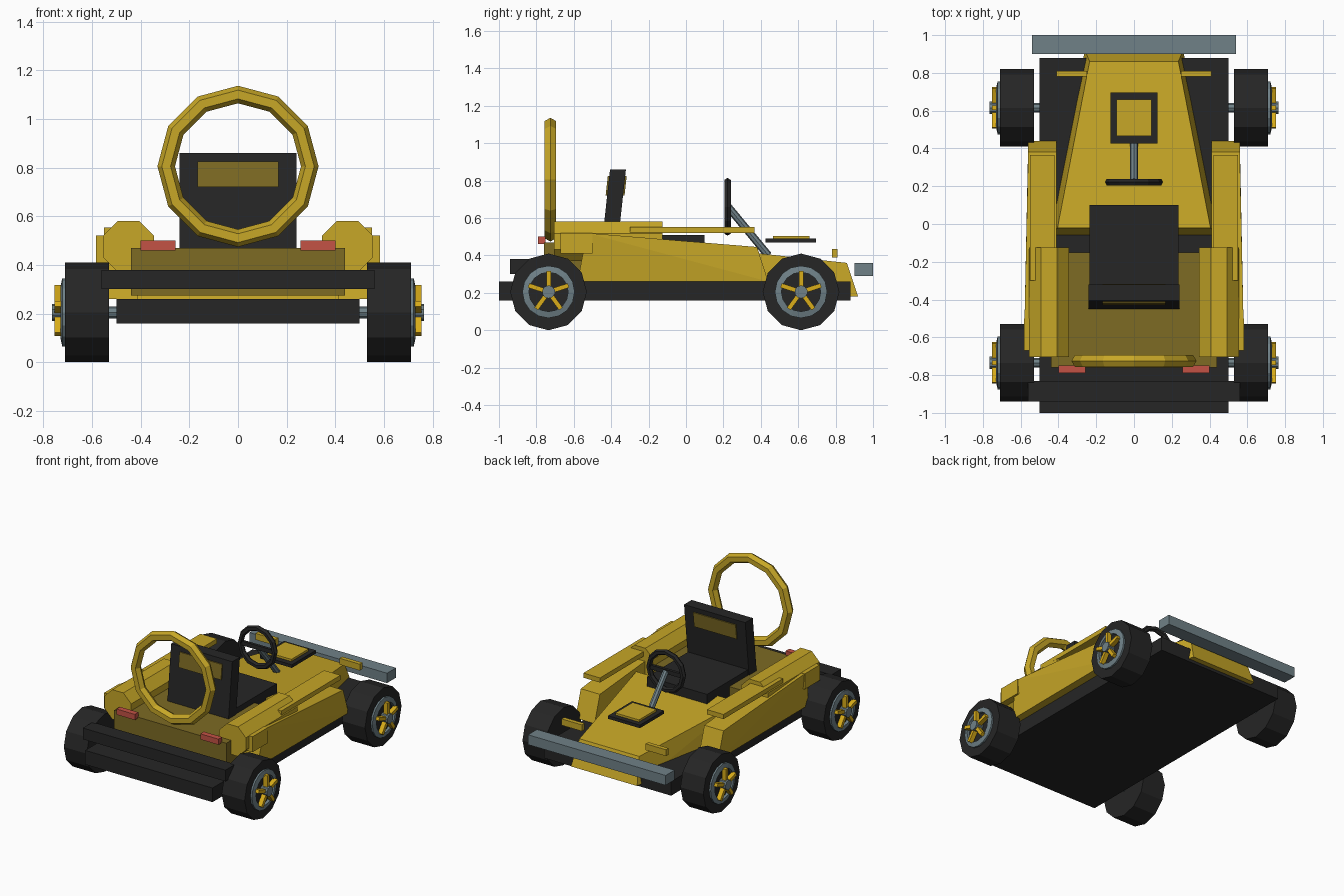
import bpy, bmesh, math
from mathutils import Vector, Matrix

if "Cube" in bpy.data.objects:
    bpy.data.objects.remove(bpy.data.objects["Cube"])


def mat(name, *rgb):
    m = bpy.data.materials.new(name)
    m.diffuse_color = (*rgb, 1)
    m.use_nodes = True
    m.node_tree.nodes["Principled BSDF"].inputs["Base Color"].default_value = m.diffuse_color
    return m


YELLOW = mat("yellow", 0.57, 0.385, 0.02)
GOLD = mat("gold", 0.70, 0.42, 0.01)
OLIVE = mat("dark olive", 0.205, 0.145, 0.017)
BLACK = mat("black", 0.019, 0.019, 0.019)
STEEL = mat("steel", 0.16, 0.22, 0.245)
RED = mat("red", 0.55, 0.085, 0.06)


def finish(name, bm, material):
    bmesh.ops.recalc_face_normals(bm, faces=bm.faces)
    me = bpy.data.meshes.new(name)
    bm.to_mesh(me)
    bm.free()
    me.materials.append(material)
    ob = bpy.data.objects.new(name, me)
    bpy.context.collection.objects.link(ob)
    return ob


def hull(name, pts, material):
    bm = bmesh.new()
    for p in pts:
        bm.verts.new(p)
    bmesh.ops.convex_hull(bm, input=bm.verts)
    bmesh.ops.dissolve_limit(bm, angle_limit=0.01, verts=bm.verts, edges=bm.edges)
    return finish(name, bm, material)


def box(name, x, y, z, material):
    return hull(name, [(a, b, c) for a in x for b in y for c in z], material)


def rod(name, a, b, r, sides, material, turn=0):
    a, b = Vector(a), Vector(b)
    bm = bmesh.new()
    rot = (b - a).to_track_quat('Z', 'Y').to_matrix().to_4x4()
    bmesh.ops.create_cone(bm, cap_ends=True, segments=sides, radius1=r, radius2=r,
                          depth=(b - a).length,
                          matrix=Matrix.Translation((a + b) / 2) @ rot @ Matrix.Rotation(turn, 4, 'Z'))
    return finish(name, bm, material)


def ring(name, center, axis, profile, sides, material):
    """Sweep a closed (radius, offset) profile around the x or y axis."""
    bm = bmesh.new()
    loops = []
    for i in range(sides):
        t = 2 * math.pi * i / sides
        loop = []
        for r, o in profile:
            s, c = r * math.sin(t), r * math.cos(t)
            loop.append(bm.verts.new(Vector(center) + Vector((o, s, c) if axis == 'x' else (s, o, c))))
        loops.append(loop)
    n = len(profile)
    for i in range(sides):
        p, q = loops[i], loops[(i + 1) % sides]
        for j in range(n):
            k = (j + 1) % n
            bm.faces.new((p[j], p[k], q[k], q[j]))
    return finish(name, bm, material)


def round_profile(major, minor, sides):
    return [(major + minor * math.cos(2 * math.pi * i / sides),
             minor * math.sin(2 * math.pi * i / sides)) for i in range(sides)]


# chassis and bumpers
box("floor_pan", (-0.5, 0.5), (-1, 0.88), (0.16, 0.26), BLACK)
box("rear_bumper", (-0.56, 0.56), (-0.94, -0.83), (0.30, 0.38), BLACK)
box("front_bumper", (-0.54, 0.54), (0.90, 1.0), (0.29, 0.36), STEEL)

# nose and rear deck
hull("nose", [(s * x, y, z) for s in (-1, 1) for x, y, z in
              ((0.26, 0.92, 0.18), (0.235, 0.86, 0.36), (0.405, -0.02, 0.455),
               (0.435, -0.06, 0.25), (0.42, 0.1, 0.20))], YELLOW)
box("rear_deck", (-0.44, 0.44), (-0.76, -0.15), (0.275, 0.47), OLIVE)

# seat with inset pads
box("seat_base", (-0.235, 0.235), (-0.36, 0.10), (0.40, 0.51), BLACK)


def leaning(name, w, z0, z1, back, front, material):
    lean = lambda z: 0.11 * (z - 0.58)
    hull(name, [(x, o + lean(z), z) for x in (-w, w) for z in (z0, z1) for o in (back, front)], material)


leaning("seat_back", 0.24, 0.45, 0.86, -0.437, -0.352, BLACK)
leaning("seat_pad", 0.167, 0.72, 0.825, -0.445, -0.344, OLIVE)

# roll hoop
ring("roll_hoop", (0, -0.725, 0.805), 'y', round_profile(0.295, 0.036, 6), 12, YELLOW)

# steering
ring("steering_wheel", (0, 0.222, 0.66), 'y', round_profile(0.134, 0.02, 6), 12, BLACK)
box("steering_crossbar", (-0.13, 0.13), (0.212, 0.232), (0.645, 0.675), BLACK)
rod("steering_column", (0, 0.225, 0.66), (0, 0.44, 0.40), 0.021, 8, STEEL)

# dash panel on the nose
box("dash_panel", (-0.125, 0.125), (0.425, 0.695), (0.468, 0.49), BLACK)
box("dash_plate", (-0.093, 0.093), (0.465, 0.66), (0.49, 0.505), YELLOW)

for s, side in ((-1, "left"), (1, "right")):
    # side pod, tank, upper bar
    hull(side + "_side_pod", [(s * x, y, z) for x, y, z in
         ((0.41, -0.58, 0.26), (0.555, -0.58, 0.26), (0.41, -0.53, 0.52), (0.58, -0.53, 0.52),
          (0.41, 0.38, 0.445), (0.56, 0.38, 0.445), (0.41, 0.44, 0.26), (0.56, 0.44, 0.26))], YELLOW)
    box(side + "_pod_tail", (s * 0.47, s * 0.583), (-0.67, -0.50), (0.41, 0.52), YELLOW)
    rod(side + "_tank", (s * 0.45, -0.705, 0.475), (s * 0.45, -0.125, 0.475), 0.1137, 8,
        YELLOW, math.pi / 8)
    box(side + "_upper_bar", (s * 0.42, s * 0.55), (-0.30, 0.365), (0.52, 0.553), YELLOW)
    # lamps
    box(side + "_headlamp", (s * 0.25, s * 0.41), (0.78, 0.81), (0.39, 0.435), YELLOW)
    box(side + "_tail_lamp", (s * 0.257, s * 0.40), (-0.79, -0.75), (0.46, 0.50), RED)
    # wheels
    for y, end in ((0.615, "front"), (-0.735, "rear")):
        n = f"{end}_{side}_"
        c = lambda x: (s * x, y, 0.205)
        rod(n + "axle", c(0.40), c(0.74), 0.025, 8, STEEL)
        rod(n + "tyre", c(0.53), c(0.71), 0.205, 12, BLACK)
        ring(n + "rim", (0, y, 0.205), 'x',
             [(0.14, s * 0.70), (0.14, s * 0.722), (0.105, s * 0.73), (0.105, s * 0.70)], 16, STEEL)
        rod(n + "hub", c(0.70), c(0.765), 0.035, 10, STEEL)
        for i in range(5):
            ob = box(f"{n}spoke_{i}", (s * 0.72, s * 0.753), (-0.012, 0.012), (0.02, 0.112), GOLD)
            ob.matrix_world = Matrix.Translation((0, y, 0.205)) @ Matrix.Rotation(i * math.tau / 5, 4, 'X')
